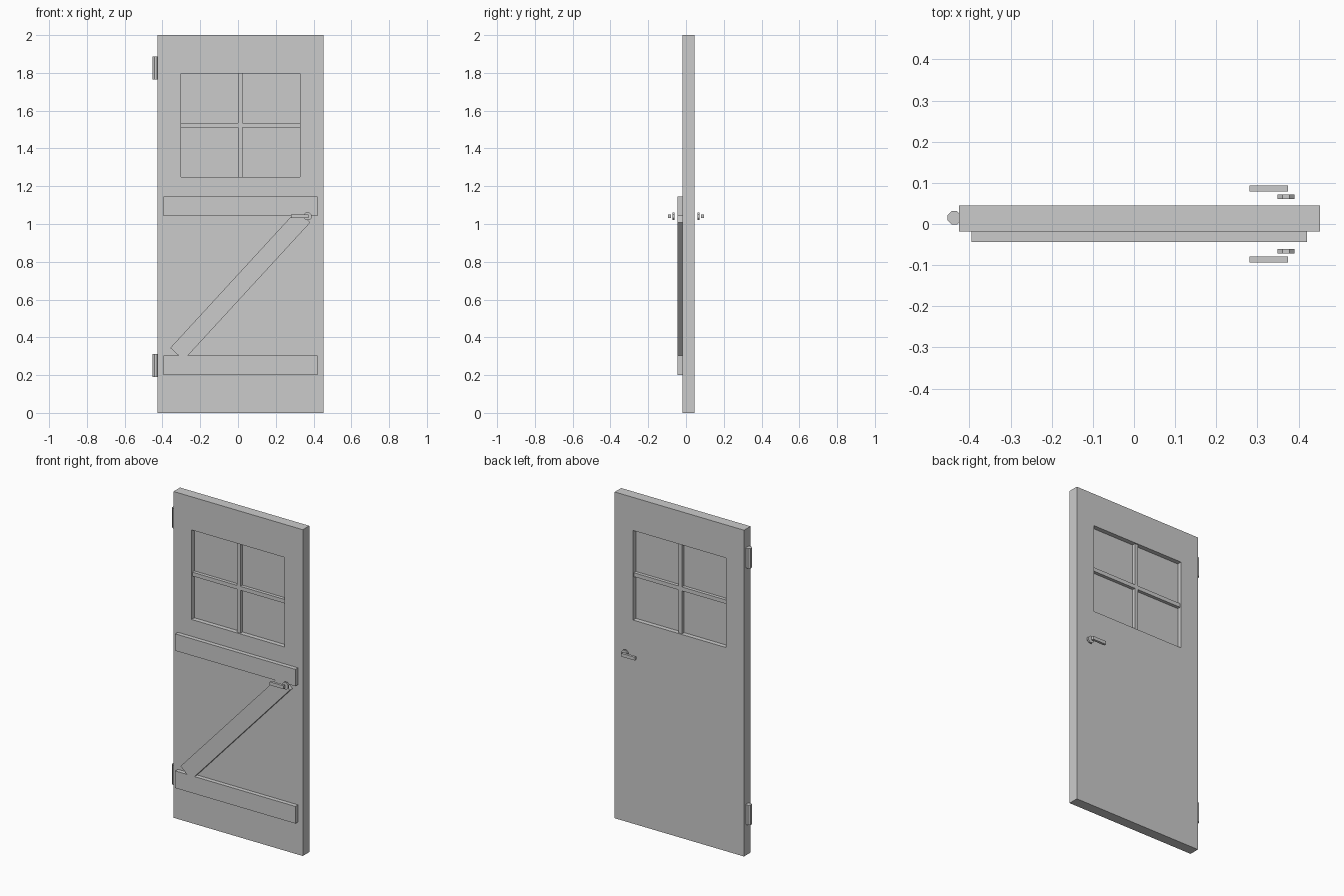
import bpy
from math import radians, pi

if "Cube" in bpy.data.objects:
    bpy.data.objects.remove(bpy.data.objects["Cube"])


def box(name, x, y, z, tilt=0.0):
    """Box from (min, max) ranges, optionally tilted about the y axis."""
    mid = [(a + b) / 2 for a, b in (x, y, z)]
    bpy.ops.mesh.primitive_cube_add(size=1, location=mid, rotation=(0, tilt, 0))
    ob = bpy.context.object
    ob.name = name
    ob.scale = [b - a for a, b in (x, y, z)]
    bpy.ops.object.transform_apply(location=False, rotation=False, scale=True)
    return ob


def cylinder(name, radius, depth, location, rotation=(0, 0, 0), sides=8):
    bpy.ops.mesh.primitive_cylinder_add(vertices=sides, radius=radius, depth=depth,
                                        location=location, rotation=rotation)
    bpy.context.object.name = name


SLAB_Y = (-0.018, 0.045)
BATTEN_Y = (-0.044, -0.018)
WIN_X, WIN_Z = (-0.303, 0.328), (1.248, 1.797)

# Door slab with the window opening cut through
slab = box("door_slab", (-0.425, 0.452), SLAB_Y, (0, 2))
cutter = box("window_cutter", WIN_X, (-0.2, 0.2), WIN_Z)
cutter.hide_render = True
mod = slab.modifiers.new("window_opening", 'BOOLEAN')
mod.operation, mod.solver, mod.object = 'DIFFERENCE', 'EXACT', cutter
bpy.context.view_layer.objects.active = slab
bpy.ops.object.modifier_apply(modifier=mod.name)
bpy.data.objects.remove(cutter)

# Window pane and glazing bars
box("window_pane", WIN_X, (0.010, 0.017), WIN_Z)
box("glazing_bar_vertical", (0.001, 0.024), (-0.010, 0.037), WIN_Z)
box("glazing_bar_horizontal", WIN_X, (-0.010, 0.037), (1.511, 1.535))

# Horizontal battens and the diagonal brace between them
for name, z in (("lower_batten", (0.2, 0.305)), ("upper_batten", (1.042, 1.145))):
    box(name, (-0.395, 0.42), BATTEN_Y, z)
box("diagonal_brace", (0.012 - 0.495, 0.012 + 0.495), BATTEN_Y,
    (0.676 - 0.048, 0.676 + 0.048), tilt=-radians(47.4))

# Hinge barrels on the left edge
for name, z in (("lower_hinge", 0.252), ("upper_hinge", 1.825)):
    cylinder(name, 0.0175, 0.122, (-0.4365, 0.015, z), (0, 0, pi / 8))

# Handles: rose and lever on both faces
for name, s in (("front", -1), ("back", 1)):
    cylinder(name + "_handle_rose", 0.0225, 0.011, (0.369, s * 0.066, 1.041),
             (pi / 2, pi / 8, 0))
    y = sorted((s * 0.079, s * 0.094))
    box(name + "_handle_lever", (0.281, 0.374), y, (1.031, 1.051))
